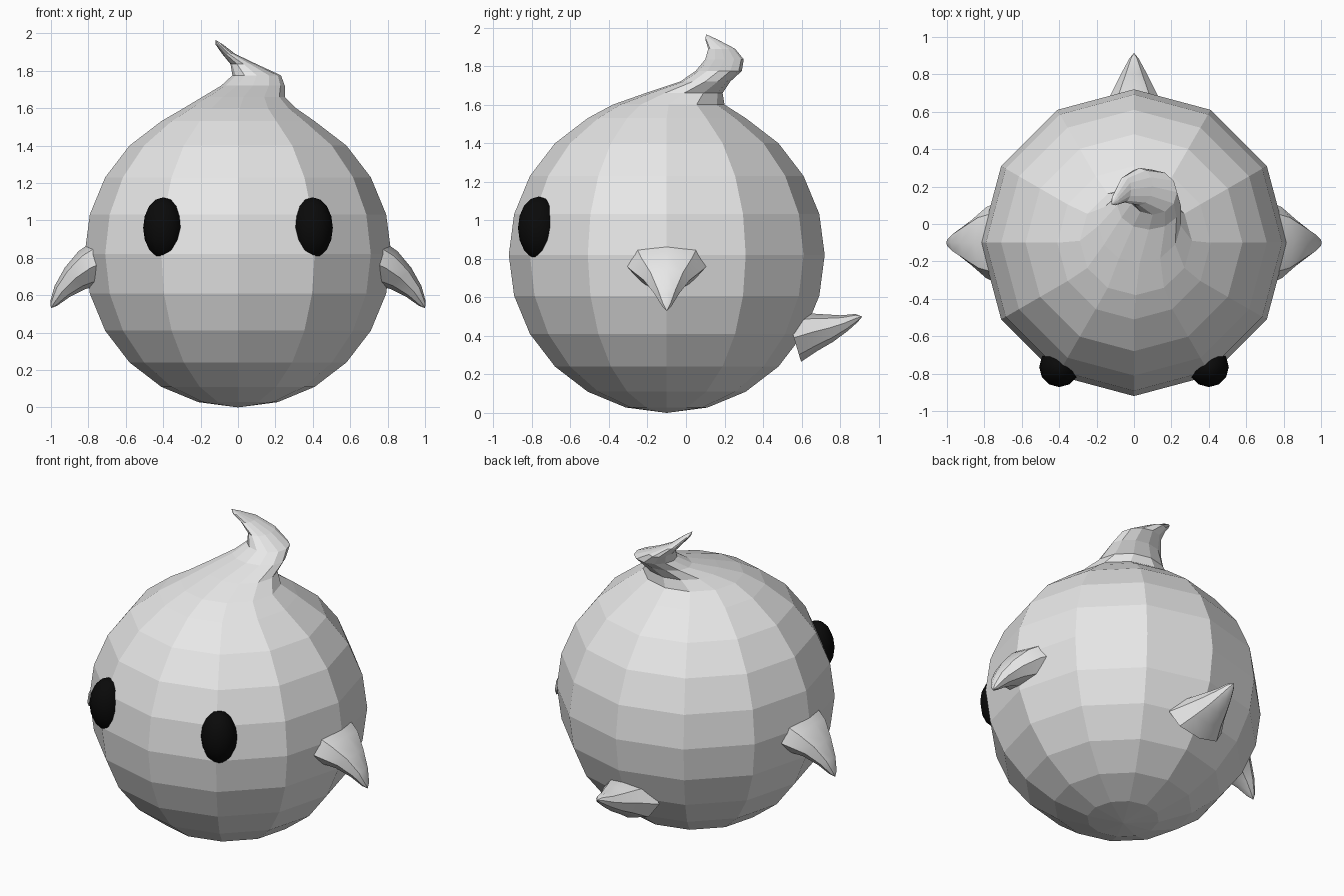
import bpy, bmesh, math
from mathutils import Vector

if "Cube" in bpy.data.objects:
    bpy.data.objects.remove(bpy.data.objects["Cube"])


def material(name, rgb):
    m = bpy.data.materials.new(name)
    m.use_nodes = True
    m.diffuse_color = (*rgb, 1)
    m.node_tree.nodes["Principled BSDF"].inputs["Base Color"].default_value = (*rgb, 1)
    return m


pale = material("pale_grey", (0.8, 0.8, 0.8))
black = material("black", (0.003, 0.003, 0.003))


def loft(name, rings, start, end, mat, smooth=0):
    """Skin a list of point rings and close both ends with a point."""
    bm = bmesh.new()
    loops = [[bm.verts.new(p) for p in ring] for ring in rings]
    n = len(loops[0])
    for a, b in zip(loops, loops[1:]):
        for i in range(n):
            j = (i + 1) % n
            bm.faces.new((a[i], a[j], b[j], b[i]))
    for point, loop in ((start, loops[0]), (end, loops[-1])):
        tip = bm.verts.new(point)
        for i in range(n):
            bm.faces.new((tip, loop[i], loop[(i + 1) % n]))
    bmesh.ops.recalc_face_normals(bm, faces=bm.faces)
    mesh = bpy.data.meshes.new(name)
    bm.to_mesh(mesh)
    bm.free()
    obj = bpy.data.objects.new(name, mesh)
    bpy.context.collection.objects.link(obj)
    mesh.materials.append(mat)
    if smooth:
        bpy.ops.object.select_all(action='DESELECT')
        obj.select_set(True)
        bpy.context.view_layer.objects.active = obj
        bpy.ops.object.shade_smooth_by_angle(angle=math.radians(smooth))
    return obj


def oval(center, u, v, count):
    c = Vector(center)
    angles = [2 * math.pi * i / count for i in range(count)]
    return [c + Vector(u) * math.cos(a) + Vector(v) * math.sin(a) for a in angles]


# Round body that sweeps up into a curled tuft
R, CY = 0.82, -0.1
rings = []
for k in range(1, 11):
    a = math.radians(15 * k)
    r = R * math.sin(a)
    rings.append(oval((0, CY, R - R * math.cos(a)), (r, 0, 0), (0, r, 0), 12))
# Tuft sections: x, y, z, half width, half depth
for x, y, z, rx, ry in ((0.01, -0.09, 1.60, 0.30, 0.29),
                        (0.03, -0.01, 1.66, 0.22, 0.20),
                        (0.08, 0.10, 1.72, 0.17, 0.13),
                        (0.10, 0.17, 1.775, 0.13, 0.12),
                        (0.03, 0.20, 1.835, 0.07, 0.10),
                        (-0.05, 0.185, 1.89, 0.035, 0.07),
                        (-0.10, 0.13, 1.94, 0.02, 0.03)):
    rings.append(oval((x, y, z), (rx, 0, 0), (0, ry, 0), 12))
loft("body_and_tuft", rings, (0, CY, 0), (-0.12, 0.105, 1.965), pale)


def fin(name, origin, out, path, tip):
    """Pointed fin; path rows are reach, height, half width, half thickness."""
    out, up, o = Vector(out), Vector((0, 0, 1)), Vector(origin)
    side = out.cross(up)
    points = [o + out * p[0] + up * p[1] for p in path]
    end = o + out * tip[0] + up * tip[1]
    sections = []
    for p, q, row in zip(points, points[1:] + [end], path):
        thick = side.cross((q - p).normalized())
        sections.append(oval(p, side * row[2], thick * row[3], 8))
    return loft(name, sections, points[0], end, pale, 35)


# Side fins droop outwards
droop = ((0.70, 0.785, 0.23, 0.13), (0.79, 0.745, 0.19, 0.11),
         (0.87, 0.69, 0.12, 0.08), (0.94, 0.62, 0.065, 0.05),
         (0.985, 0.555, 0.025, 0.022))
for label, s in (("left", 1), ("right", -1)):
    fin(label + "_fin", (0, CY, 0), (s, 0, 0), droop, (1.0, 0.53))

# Tail curls upwards at the back
curl = ((0.56, 0.39, 0.20, 0.13), (0.66, 0.42, 0.14, 0.10),
        (0.74, 0.44, 0.10, 0.075), (0.82, 0.465, 0.06, 0.045),
        (0.885, 0.492, 0.025, 0.022))
fin("tail", (0, 0, 0), (0, 1, 0), curl, (0.915, 0.50))

# Tall oval eyes
for label, s in (("left", 1), ("right", -1)):
    center = Vector((s * 0.4, -0.765, 0.96))
    eye = []
    for k in range(1, 8):
        a = math.pi * k / 8
        w = 0.107 * math.sin(a)
        eye.append(oval(center - Vector((0, 0, 0.163 * math.cos(a))), (w, 0, 0), (0, w, 0), 12))
    pole = Vector((0, 0, 0.163))
    loft(label + "_eye", eye, center - pole, center + pole, black, 40)
